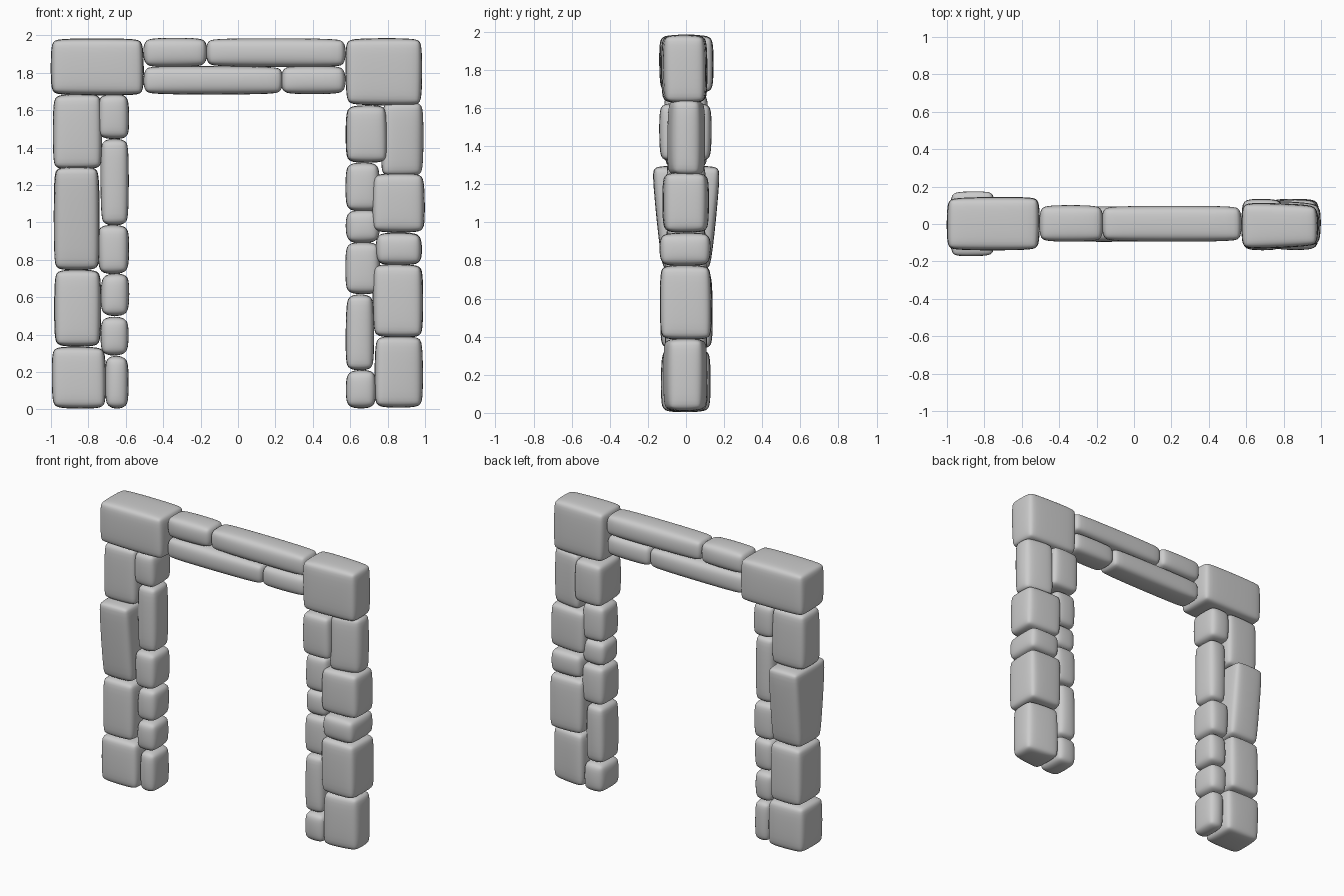
import bpy, bmesh, random

random.seed(4)


def stone(name, x0, x1, z0, z1, y0, y1, bottom=1.0, right=1.0, bevel=0.05):
    """Worn block; bottom / right scale the depth at that end."""
    bm = bmesh.new()
    bmesh.ops.create_cube(bm, size=1)
    for v in bm.verts:
        sx, sy, sz = v.co
        y = y1 if sy > 0 else y0
        if sz < 0:
            y *= bottom
        if sx > 0:
            y *= right
        j = lambda a: random.uniform(0, a)
        v.co = ((x1 if sx > 0 else x0) - sx * j(0.016),
                y - sy * j(0.016),
                (z1 if sz > 0 else z0) - sz * j(0.012))
    # bevel, then soften the shape into a rounded stone
    w = min(bevel, 0.36 * min(x1 - x0, z1 - z0))
    bmesh.ops.bevel(bm, geom=bm.edges[:], offset=w, segments=2,
                    profile=0.5, affect='EDGES', clamp_overlap=True)
    for f in bm.faces:
        f.smooth = True
    mesh = bpy.data.meshes.new(name)
    bm.to_mesh(mesh)
    bm.free()
    ob = bpy.data.objects.new(name, mesh)
    bpy.context.collection.objects.link(ob)
    sub = ob.modifiers.new("soften", 'SUBSURF')
    sub.levels = sub.render_levels = 2
    return ob


def column(name, rows):
    for i, row in enumerate(rows, 1):
        stone(f"{name}_{i}", *row)


# Left pillar: large outer stones, small inner stones
column("left_outer_stone", [
    (-1.00, -0.70, 0.00, 0.34, -0.135, 0.135),
    (-0.99, -0.725, 0.33, 0.75, -0.14, 0.145),
    (-0.99, -0.735, 0.74, 1.30, -0.19, 0.19, 0.70),
    (-0.995, -0.72, 1.28, 1.69, -0.12, 0.12),
])
column("left_inner_stone", [
    (-0.715, -0.58, 0.00, 0.29, -0.11, 0.11),
    (-0.74, -0.58, 0.285, 0.50, -0.11, 0.11),
    (-0.74, -0.575, 0.495, 0.73, -0.11, 0.11),
    (-0.755, -0.575, 0.72, 0.99, -0.115, 0.115),
    (-0.74, -0.58, 0.98, 1.45, -0.105, 0.105),
    (-0.755, -0.575, 1.44, 1.69, -0.12, 0.12),
])

# Right pillar: outer ends narrow towards +x
column("right_outer_stone", [
    (0.725, 0.995, 0.005, 0.395, -0.135, 0.13, 1, 0.75),
    (0.715, 0.995, 0.38, 0.78, -0.14, 0.14),
    (0.73, 0.99, 0.765, 0.95, -0.145, 0.135),
    (0.71, 1.005, 0.94, 1.265, -0.135, 0.13, 1, 0.9),
    (0.76, 0.995, 1.24, 1.65, -0.115, 0.115, 1, 0.68),
])
column("right_inner_stone", [
    (0.57, 0.745, 0.00, 0.215, -0.12, 0.12),
    (0.57, 0.735, 0.205, 0.62, -0.115, 0.115),
    (0.57, 0.765, 0.61, 0.90, -0.115, 0.115),
    (0.57, 0.765, 0.885, 1.07, -0.105, 0.105),
    (0.57, 0.765, 1.055, 1.325, -0.11, 0.11),
    (0.57, 0.805, 1.315, 1.63, -0.145, 0.14),
])

# Corner blocks on top of the pillars
stone("left_corner_block", -1.005, -0.50, 1.675, 1.99, -0.145, 0.15)
stone("right_corner_block", 0.57, 0.99, 1.62, 1.99, -0.14, 0.125, 1, 0.88)

# Lintel: two courses of two stones each
column("lintel_stone", [
    (-0.51, 0.245, 1.68, 1.84, -0.10, 0.10),
    (0.225, 0.58, 1.68, 1.84, -0.095, 0.095),
    (-0.51, -0.16, 1.825, 1.99, -0.10, 0.105),
    (-0.175, 0.58, 1.825, 1.99, -0.10, 0.105),
])
